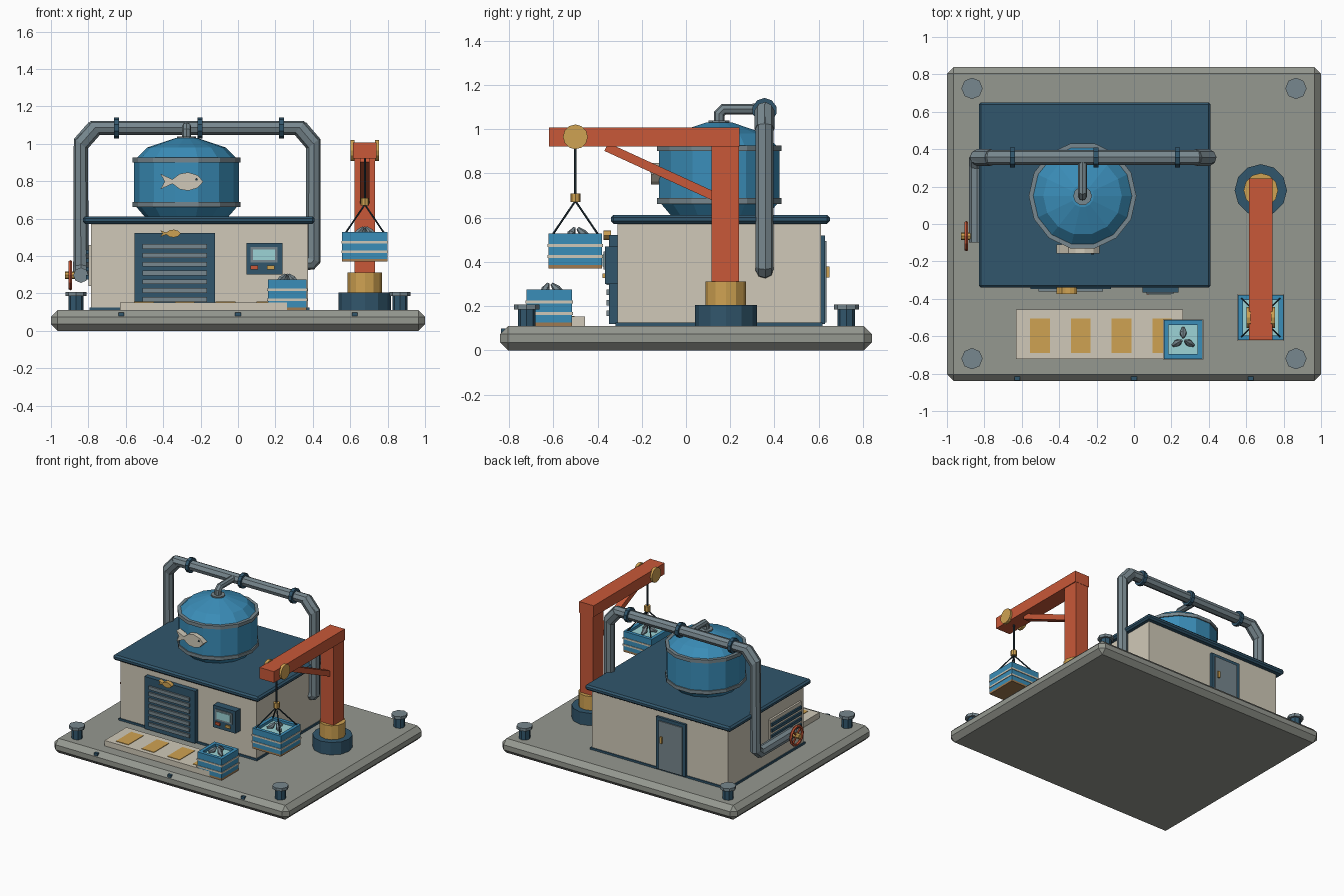
import bpy, bmesh, math
from mathutils import Vector, Matrix

if "Cube" in bpy.data.objects:
    bpy.data.objects.remove(bpy.data.objects["Cube"])

def mat(name, hexa):
    m = bpy.data.materials.new(name)
    c = [int(hexa[i:i + 2], 16) / 255 for i in (0, 2, 4)]
    m.diffuse_color = [((v + .055) / 1.055) ** 2.4 for v in c] + [1]
    m.use_nodes = True
    m.node_tree.nodes["Principled BSDF"].inputs["Base Color"].default_value = m.diffuse_color
    return m

CONC, NAVY, BLUE = mat("concrete", "959890"), mat("navy", "31566C"), mat("blue", "3A8DB8")
CREAM, RED, GOLD = mat("cream", "D0C9B8"), mat("red", "C85838"), mat("gold", "CFA252")
STEEL, ICE, WOOD = mat("steel", "77878E"), mat("ice", "9CD3D6"), mat("wood", "A07A50")
DARK = mat("dark", "25363F")

def finish(name, bm, m):
    bmesh.ops.recalc_face_normals(bm, faces=bm.faces)
    me = bpy.data.meshes.new(name)
    bm.to_mesh(me)
    bm.free()
    me.materials.append(m)
    ob = bpy.data.objects.new(name, me)
    bpy.context.collection.objects.link(ob)
    return ob

def box(name, x, y, z, m, bevel=0):
    """Box from (min, max) ranges, optionally chamfered."""
    bm = bmesh.new()
    bmesh.ops.create_cube(bm, size=1)
    for v in bm.verts:
        v.co = [r[0] + (c + .5) * (r[1] - r[0]) for c, r in zip(v.co, (x, y, z))]
    if bevel:
        bmesh.ops.bevel(bm, geom=bm.edges[:], offset=bevel, segments=1, affect='EDGES')
    return finish(name, bm, m)

def rod(name, a, b, r, m, sides=8, r2=None):
    """Cylinder or cone between two points."""
    a, b = Vector(a), Vector(b)
    d = b - a
    bm = bmesh.new()
    bmesh.ops.create_cone(bm, cap_ends=True, segments=sides, radius1=r,
                          radius2=r if r2 is None else r2, depth=d.length)
    rot = d.to_track_quat('Z', 'Y').to_matrix().to_4x4()
    bmesh.ops.transform(bm, verts=bm.verts, matrix=Matrix.Translation((a + b) / 2) @ rot)
    return finish(name, bm, m)

def lathe(name, cx, cy, profile, m, sides):
    bm = bmesh.new()
    rings = [[bm.verts.new((cx + r * math.cos(2 * math.pi * i / sides),
                            cy + r * math.sin(2 * math.pi * i / sides), z))
              for i in range(sides)] for r, z in profile]
    for lo, hi in zip(rings, rings[1:]):
        for i in range(sides):
            j = (i + 1) % sides
            bm.faces.new((lo[i], lo[j], hi[j], hi[i]))
    bm.faces.new(rings[0])
    bm.faces.new(rings[-1])
    return finish(name, bm, m)

def pipe(name, pts, r, m):
    """Eight-sided pipe along a path."""
    cu = bpy.data.curves.new(name, 'CURVE')
    cu.dimensions = '3D'
    cu.bevel_depth, cu.bevel_resolution, cu.use_fill_caps = r, 2, True
    sp = cu.splines.new('POLY')
    sp.points.add(len(pts) - 1)
    for p, c in zip(sp.points, pts):
        p.co = (*c, 1)
    sp.use_smooth = False
    cu.materials.append(m)
    ob = bpy.data.objects.new(name, cu)
    bpy.context.collection.objects.link(ob)
    bpy.ops.object.select_all(action='DESELECT')
    ob.select_set(True)
    bpy.context.view_layer.objects.active = ob
    bpy.ops.object.convert(target='MESH')

def fish_plate(name, cx, cz, y0, y1, w, h, m):
    """Flat fish outline, tail to the left, extruded along y."""
    pts = [(-.5, .42), (-.22, .12), (-.05, .42), (.15, .5), (.36, .35), (.5, 0),
           (.36, -.35), (.15, -.5), (-.05, -.42), (-.22, -.12), (-.5, -.42), (-.4, 0)]
    bm = bmesh.new()
    f = bm.faces.new([bm.verts.new((cx + u * w, y0, cz + v * h)) for u, v in pts])
    ext = bmesh.ops.extrude_face_region(bm, geom=[f])
    bmesh.ops.translate(bm, vec=(0, y1 - y0, 0),
                        verts=[g for g in ext['geom'] if isinstance(g, bmesh.types.BMVert)])
    return finish(name, bm, m)

# Quay slab with edge inserts and corner bollards
box("quay_slab", (-1, 1), (-.84, .84), (0, .11), CONC, .036)
for x in (-.625, 0, .625):
    box("slab_insert", (x - .015, x + .015), (-.836, -.78), (.03, .098), NAVY)
for x in (-.866, .866):
    for y in (-.72, .725):
        rod("bollard_stem", (x, y, .105), (x, y, .19), .04, NAVY)
        rod("bollard_cap", (x, y, .185), (x, y, .207), .057, STEEL)

# Building
box("building_walls", (-.785, .375), (-.31, .61), (.11, .58), CREAM)
box("wall_skirting", (-.793, .383), (-.318, .618), (.108, .125), NAVY)
box("roof", (-.83, .41), (-.34, .65), (.572, .612), NAVY, .012)

# Roller door
box("roller_door_frame", (-.553, -.122), (-.347, -.3), (.12, .522), NAVY)
for i in range(7):
    z = .155 + i * .047
    box("door_slat", (-.51, -.165), (-.36, -.34), (z, z + .026), STEEL)
fish_plate("door_fish", -.36, .52, -.373, -.34, .11, .042, GOLD)

# Control panel
box("control_panel", (.045, .237), (-.367, -.3), (.3, .47), NAVY)
box("screen_frame", (.067, .21), (-.374, -.36), (.365, .447), STEEL)
box("screen", (.08, .197), (-.378, -.36), (.378, .434), ICE)
box("red_button", (.068, .108), (-.377, -.36), (.328, .348), RED)
box("gold_button", (.155, .195), (-.377, -.36), (.328, .348), GOLD)

# Back door
box("back_door_frame", (-.435, -.185), (.6, .628), (.12, .52), NAVY)
box("back_door", (-.41, -.21), (.6, .636), (.125, .495), STEEL)
box("door_handle", (-.245, -.228), (.63, .648), (.33, .38), GOLD)

# Side vent
box("vent_frame", (-.8, -.77), (-.26, .12), (.24, .46), CREAM)
for i in range(4):
    z = .275 + i * .045
    box("vent_slat", (-.812, -.78), (-.25, .11), (z, z + .022), NAVY)

# Tank with bands and fish badge
tx, ty = -.275, .15
lathe("tank", tx, ty, [(.215, .6), (.28, .675), (.28, .91), (.21, .98), (.06, 1.03)], BLUE, 14)
for z in (.662, .9):
    lathe("tank_band", tx, ty, [(.288, z), (.288, z + .026)], STEEL, 14)
fish_plate("tank_fish", -.3, .798, -.158, -.11, .23, .098, CREAM)
rod("fish_eye", (-.222, -.163, .81), (-.222, -.15, .81), .007, DARK)
lathe("tank_collar", tx, ty, [(.05, 1.01), (.05, 1.04)], STEEL, 10)
pipe("tank_pipe", [(tx, ty, 1.02), (tx, ty, 1.07), (tx, ty + .02, 1.09), (tx, .34, 1.09)], .025, STEEL)

# Overhead pipe running down both sides of the building
py, px = .355, -.84
pipe("main_pipe", [(px, -.1, .297), (px, .31, .297), (px, py, .335), (px, py, 1.01),
                   (-.77, py, 1.085), (.335, py, 1.085), (.403, py, 1.01), (.403, py, .38),
                   (.39, py, .365), (.36, py, .365)], .041, STEEL)
for a, b in (((px, py, 1.0), (-.765, py, 1.085)), ((.403, py, 1.0), (.33, py, 1.085))):
    rod("pipe_elbow", a, b, .045, STEEL)
for x in (-.65, -.203, .232):
    rod("pipe_clamp", (x - .013, py, 1.085), (x + .013, py, 1.085), .056, NAVY, 10)

# Valve wheel
wy, wz = -.065, .297
rod("valve_hub", (-.926, wy, wz), (-.85, wy, wz), .02, GOLD)
bpy.ops.mesh.primitive_torus_add(location=(-.896, wy, wz), rotation=(0, math.pi / 2, 0),
                                 major_segments=12, minor_segments=6, major_radius=.07, minor_radius=.011)
wheel = bpy.context.object
wheel.name = "valve_wheel"
wheel.data.materials.append(RED)
for k in range(2):
    t = math.pi / 4 + k * math.pi / 2
    dy, dz = .068 * math.cos(t), .068 * math.sin(t)
    rod("wheel_spoke", (-.896, wy - dy, wz - dz), (-.896, wy + dy, wz + dz), .007, RED, 6)

# Loading mat with painted marks
box("loading_mat", (-.63, .262), (-.722, -.457), (.105, .152), CREAM)
for i in range(4):
    x = -.555 + i * .218
    box("mat_mark", (x, x + .105), (-.69, -.505), (.14, .156), GOLD)

# Fish crates
def crate(cx, cy, z, s, h):
    e, t = s / 2 - .004, .026
    X, Y = (cx - e, cx + e), (cy - e, cy + e)
    top = z + h
    box("crate_body", X, Y, (z + .015, top - .045), BLUE)
    box("crate_base", X, Y, (z, z + .018), WOOD)
    for k in (-1, 1):
        a, b = sorted((k * e, k * (e - t)))
        box("crate_rim", (cx + a, cx + b), Y, (top - .05, top), BLUE)
        box("crate_rim", X, (cy + a, cy + b), (top - .05, top), BLUE)
    for f in (.3, .62):
        box("crate_band", (cx - s / 2, cx + s / 2), (cy - s / 2, cy + s / 2),
            (z + f * h, z + f * h + .013), CREAM)
    box("ice", (cx - e + t, cx + e - t), (cy - e + t, cy + e - t), (top - .06, top - .02), ICE)
    for k in range(3):
        t3 = math.pi / 2 + k * 2 * math.pi / 3
        d = Vector((math.cos(t3), math.sin(t3), 0))
        c = Vector((cx, cy, top))
        p, q, r = c + d * .065 - Vector((0, 0, .015)), c + d * .035, c + d * .01 + Vector((0, 0, .026))
        rod("fish_head", p, q, .008, STEEL, 6, .02)
        rod("fish_body", q, r, .02, STEEL, 6, .007)

crate(.263, -.618, .11, .215, .165)
crate(.678, -.5, .37, .25, .157)

# Crane
cx, cy, hy = .678, .18, -.5
rod("crane_base", (cx, cy, .105), (cx, cy, .205), .14, NAVY, 12)
rod("crane_collar", (cx, cy, .2), (cx, cy, .312), .092, GOLD, 12)
box("crane_mast", (cx - .055, cx + .055), (.115, .24), (.3, .95), RED)
box("crane_boom", (cx - .062, cx + .062), (-.62, .242), (.922, 1.008), RED)
brace = box("crane_brace", (-.025, .025), (-.27, .27), (-.02, .02), RED)
brace.location = (cx, -.115, .807)
brace.rotation_euler = (-math.atan2(.22, .48), 0, 0)
for k in (-1, 1):
    rod("boom_pulley", (cx + k * .055, hy, .965), (cx + k * .077, hy, .965), .056, GOLD, 12)

# Hoist cable, hook block and slings
rod("hoist_cable", (cx, hy, .93), (cx, hy, .7), .006, DARK, 6)
rod("hook_block", (cx, hy, .67), (cx, hy, .71), .023, GOLD, 8)
for sx in (-1, 1):
    for sy in (-1, 1):
        rod("sling", (cx, hy, .675), (cx + sx * .105, hy + sy * .105, .52), .005, DARK, 6)
